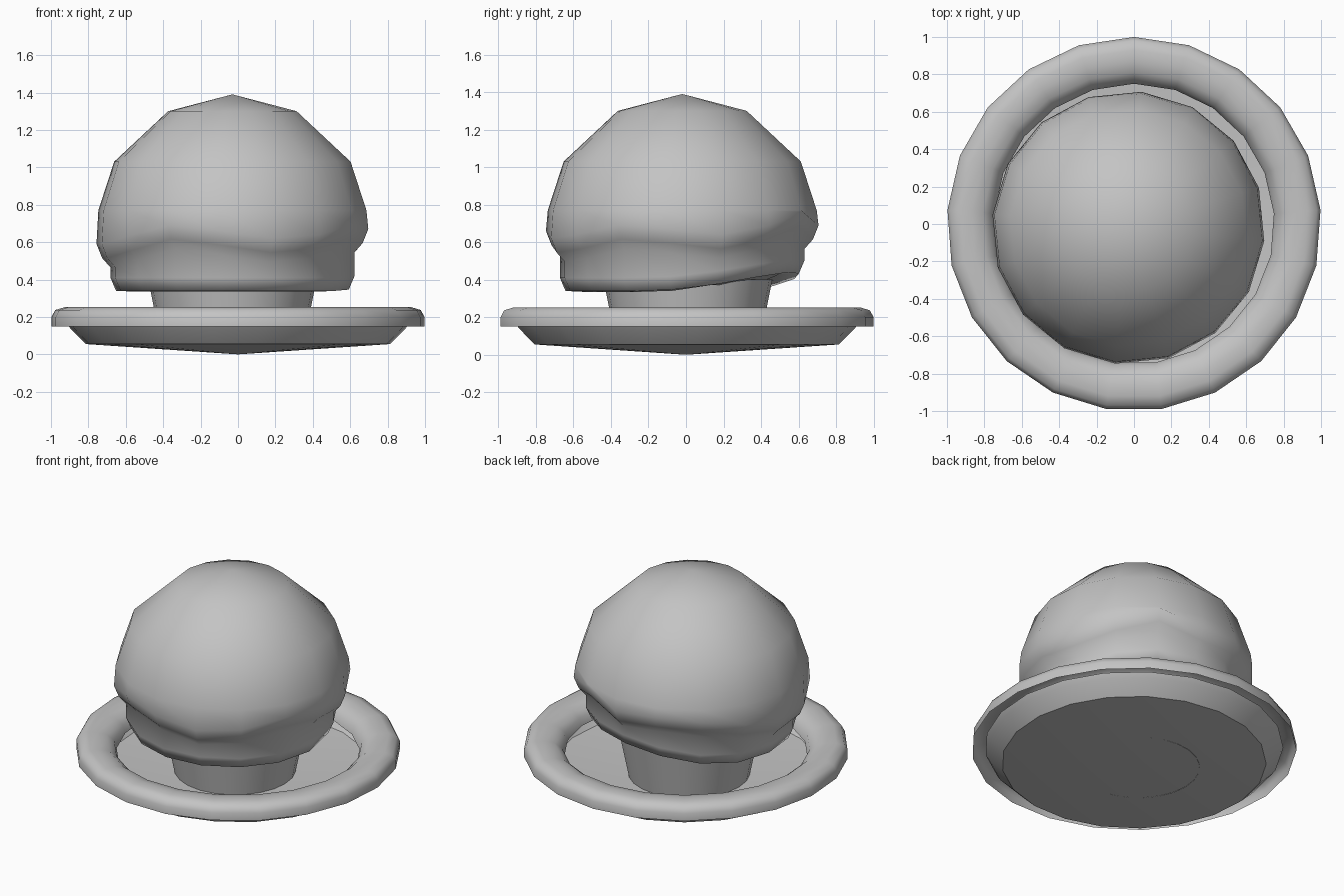
import bpy
import bmesh
from math import sin, cos, radians, tau

cube = bpy.data.objects.get("Cube")
if cube:
    bpy.data.objects.remove(cube)

# One plain grey for everything
GREY = (0.55, 0.55, 0.55, 1)
grey = bpy.data.materials.new("plain_grey")
grey.use_nodes = True
grey.diffuse_color = GREY
grey.node_tree.nodes["Principled BSDF"].inputs["Base Color"].default_value = GREY


def lathe(name, rings, sides, start=0, centre=(0, 0), crease_angle=None):
    """Spin rings of (radius, height); a height may be a list with one value per side."""
    bm = bmesh.new()
    loops = []
    for radius, height in rings:
        heights = height if isinstance(height, list) else [height] * sides
        if radius == 0:
            loops.append([bm.verts.new((*centre, heights[0]))] * sides)
            continue
        loop = []
        for k, z in enumerate(heights):
            a = radians(start) + tau * k / sides
            loop.append(bm.verts.new((centre[0] + radius * cos(a),
                                      centre[1] + radius * sin(a), z)))
        loops.append(loop)
    for upper, lower in zip(loops, loops[1:]):
        for k in range(sides):
            n = (k + 1) % sides
            corners = [upper[k], lower[k], lower[n], upper[n]]
            bm.faces.new(list(dict.fromkeys(corners)))
    mesh = bpy.data.meshes.new(name)
    bm.to_mesh(mesh)
    bm.free()
    mesh.materials.append(grey)
    mesh.shade_smooth()
    obj = bpy.data.objects.new(name, mesh)
    bpy.context.collection.objects.link(obj)
    if crease_angle:
        bpy.ops.object.select_all(action="DESELECT")
        obj.select_set(True)
        bpy.context.view_layer.objects.active = obj
        bpy.ops.object.shade_smooth_by_angle(angle=radians(crease_angle))
    return obj


# Plate: shallow dish and a rolled rim that is open underneath
PLATE_SIDES = 21
lathe("plate_dish", [(0.92, 0.17), (0.9, 0.14), (0.815, 0.055), (0, 0)],
      PLATE_SIDES, start=90, crease_angle=35)
lathe("plate_rim", [(0.75, 0.15), (0.765, 0.2), (0.81, 0.238), (0.87, 0.252),
                    (0.93, 0.252), (0.98, 0.237), (1, 0.2), (1, 0.15)],
      PLATE_SIDES, start=90)

# Stem: tapered cup below the puffy top
lathe("stem", [(0.45, 0.4), (0.42, 0.25), (0.375, 0.025)],
      24, centre=(-0.03, 0.01))

# Puffy top: rounded dome with a wavy lip over a thinner lower layer
DOME_SIDES = 16
DOME_START = 17
crease = [0.55, 0.6, 0.67, 0.6, 0.62, 0.6, 0.55, 0.5,
          0.5, 0.54, 0.6, 0.57, 0.53, 0.55, 0.6, 0.58]
base = [0.34 + 0.1 * max(0, cos(radians(DOME_START - 70) + tau * k / DOME_SIDES)) ** 2
        for k in range(DOME_SIDES)]


def raised(heights, amount):
    return [z + amount for z in heights]


lathe("puffy_top", [
    (0, 1.39), (0.345, 1.3), (0.635, 1.03), (0.72, 0.77),
    (0.73, raised(crease, 0.09)), (0.7, raised(crease, 0.015)),
    (0.655, raised(crease, -0.035)), (0.655, raised(base, 0.07)),
    (0.625, base), (0.52, raised(base, -0.005)), (0.38, 0.37)],
    DOME_SIDES, start=DOME_START, centre=(-0.03, -0.02))
